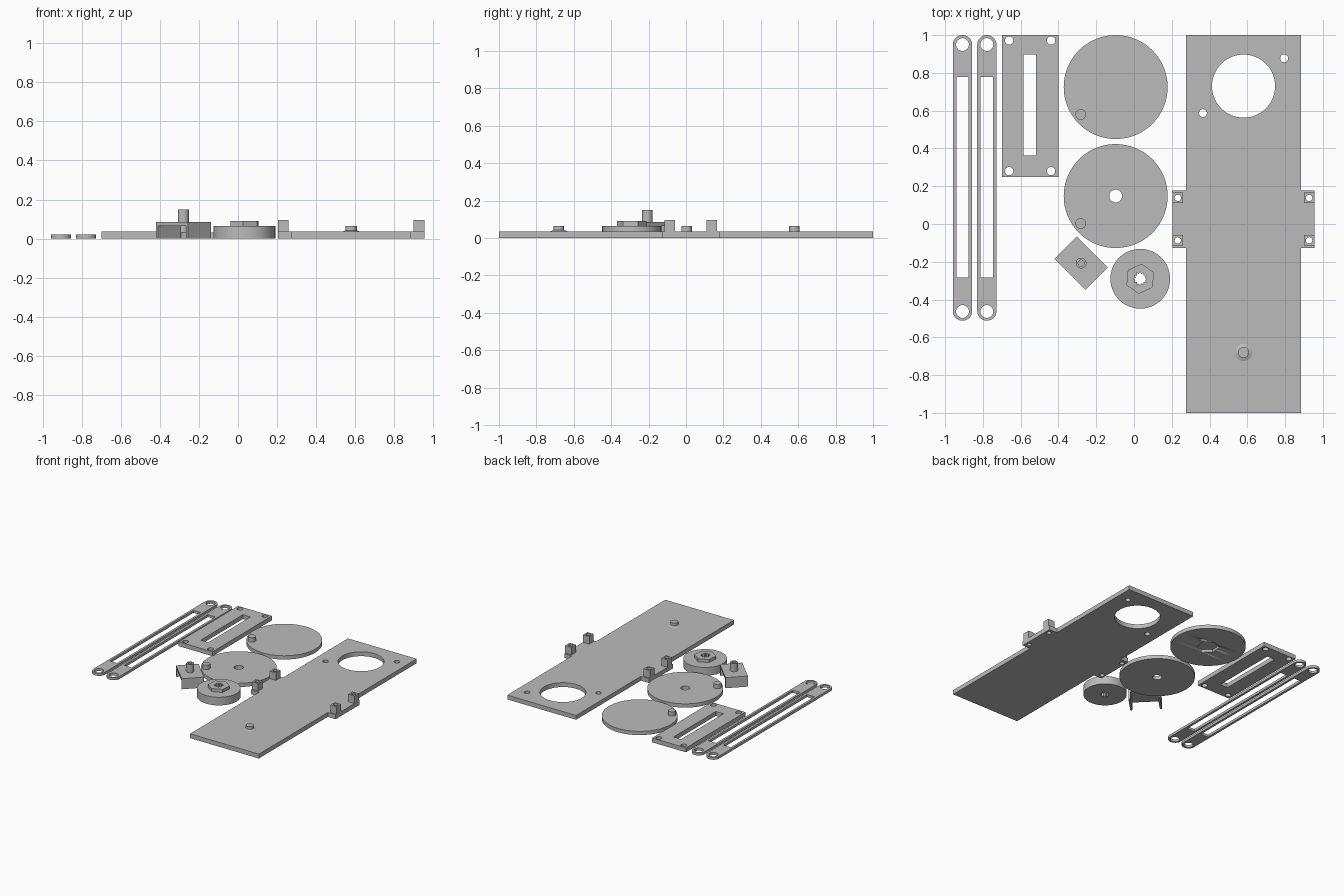
import bpy, bmesh, math
from mathutils import Vector

if "Cube" in bpy.data.objects:
    bpy.data.objects.remove(bpy.data.objects["Cube"])

grey = bpy.data.materials.new("plain grey")
grey.diffuse_color = (0.5, 0.5, 0.5, 1)
grey.use_nodes = True
grey.node_tree.nodes["Principled BSDF"].inputs["Base Color"].default_value = grey.diffuse_color


def circle(x, y, r, n=48, turn=0.0):
    return [(x + r * math.cos(turn + math.tau * i / n),
             y + r * math.sin(turn + math.tau * i / n)) for i in range(n)]


def rect(x0, y0, x1, y1):
    return [(x0, y0), (x1, y0), (x1, y1), (x0, y1)]


def stadium(x, y0, y1, r, n=24):
    top = [(x + r * math.cos(math.pi * i / n), y1 - r + r * math.sin(math.pi * i / n)) for i in range(n + 1)]
    low = [(x - r * math.cos(math.pi * i / n), y0 + r - r * math.sin(math.pi * i / n)) for i in range(n + 1)]
    return top + low


def star(x, y, r_out, r_in, points):
    return [(x + r * math.cos(math.pi * i / points), y + r * math.sin(math.pi * i / points))
            for i in range(points * 2) for r in [r_in if i % 2 else r_out]]


def finish(name, bm):
    bmesh.ops.recalc_face_normals(bm, faces=bm.faces[:])
    mesh = bpy.data.meshes.new(name)
    bm.to_mesh(mesh)
    bm.free()
    mesh.materials.append(grey)
    ob = bpy.data.objects.new(name, mesh)
    bpy.context.collection.objects.link(ob)
    bpy.ops.object.select_all(action='DESELECT')
    ob.select_set(True)
    bpy.context.view_layer.objects.active = ob
    bpy.ops.object.shade_smooth_by_angle(angle=math.radians(25))
    return ob


def prism(name, outline, z0, z1, holes=()):
    """Extrude an outline, leaving the hole loops open all the way through."""
    bm = bmesh.new()
    edges = []
    for loop in [outline, *holes]:
        vs = [bm.verts.new((x, y, z0)) for x, y in loop]
        edges += [bm.edges.new((vs[i - 1], vs[i])) for i in range(len(vs))]
    bmesh.ops.triangle_fill(bm, edges=edges, use_beauty=True, normal=(0, 0, 1))
    ext = bmesh.ops.extrude_face_region(bm, geom=bm.faces[:], use_keep_orig=True)
    bmesh.ops.translate(bm, verts=[g for g in ext["geom"] if isinstance(g, bmesh.types.BMVert)],
                        vec=(0, 0, z1 - z0))
    return finish(name, bm)


# Base plate with side tabs, motor opening and screw holes
tab_x, tab_y = (0.232, 0.927), (0.138, -0.087)
outline = [(0.275, -1), (0.885, -1), (0.885, -0.127), (0.955, -0.127), (0.955, 0.178), (0.885, 0.178),
           (0.885, 1), (0.275, 1), (0.275, 0.178), (0.205, 0.178), (0.205, -0.127), (0.275, -0.127)]
tab_holes = [circle(x, y, 0.017, 24) for x in tab_x for y in tab_y]
prism("base_plate", outline, 0, 0.035,
      [circle(0.58, 0.73, 0.167, 64), circle(0.795, 0.877, 0.021, 24), circle(0.365, 0.587, 0.021, 24)] + tab_holes)

# Drilled blocks standing on the tabs
for x in tab_x:
    for y in tab_y:
        prism("tab_block", rect(x - 0.028, y - 0.028, x + 0.028, y + 0.028), 0.035, 0.095,
              [circle(x, y, 0.017, 24)])

# Pivot pin with a flared foot
bm = bmesh.new()
rings = [[bm.verts.new((x, y, z)) for x, y in circle(0.58, -0.68, r, 32)]
         for r, z in ((0.046, 0.035), (0.029, 0.042), (0.029, 0.065))]
for a, b in zip(rings, rings[1:]):
    for i in range(32):
        bm.faces.new((a[i - 1], a[i], b[i], b[i - 1]))
bm.faces.new(rings[-1])
finish("pivot_pin", bm)

# Two slotted arms
for x in (-0.908, -0.779):
    prism("slotted_arm", stadium(x, -0.512, 1.0, 0.051), 0, 0.02,
          [rect(x - 0.033, -0.283, x + 0.033, 0.778), circle(x, 0.95, 0.034, 32), circle(x, -0.463, 0.034, 32)])

# Slotted guide plate
prism("guide_plate", rect(-0.7, 0.248, -0.4, 1.0), 0, 0.035,
      [rect(-0.585, 0.362, -0.518, 0.897)] +
      [circle(x, y, 0.022, 24) for x in (-0.661, -0.439) for y in (0.971, 0.28)])

# Crank discs: one with a hex socket beneath, one with a centre hole
socket_disc = prism("socket_disc", circle(-0.097, 0.725, 0.275, 96), 0, 0.03)
cutter = prism("socket_cutter", circle(-0.097, 0.725, 0.082, 6, math.radians(85)), -0.02, 0.02)
cutter.hide_render = True
cutter.hide_set(True)
cut = socket_disc.modifiers.new("hex_socket", 'BOOLEAN')
cut.operation, cut.object, cut.solver = 'DIFFERENCE', cutter, 'EXACT'
prism("holed_disc", circle(-0.097, 0.148, 0.275, 96), 0, 0.03, [circle(-0.097, 0.148, 0.034, 32)])
for y in (0.58, 0.003):
    prism("crank_pin", circle(-0.282, y, 0.028, 32), 0.03, 0.065)

# Drive hub: round body, hex boss and splined bore
bore = star(0.033, -0.29, 0.037, 0.025, 12)
prism("hub_body", circle(0.033, -0.29, 0.158, 72), 0, 0.065, [bore])
prism("hub_hex", circle(0.033, -0.29, 0.08, 6, math.radians(85)), 0.065, 0.09, [bore])

# Channel-shaped slider turned 45 degrees, with a hollow post
cx, cy = -0.28, -0.207
u, v = Vector((1, -1)).normalized(), Vector((1, 1)).normalized()


def turned(a0, a1, b):
    return [tuple(Vector((cx, cy)) + u * a + v * s) for a, s in ((a0, -b), (a1, -b), (a1, b), (a0, b))]


prism("slider_top", turned(-0.116, 0.116, 0.0825), 0.065, 0.085)
for a in (-0.116, 0.101):
    prism("slider_wall", turned(a, a + 0.015, 0.0825), 0, 0.065)
prism("slider_post", circle(cx, cy, 0.028, 32), 0.085, 0.15, [circle(cx, cy, 0.016, 24)])
